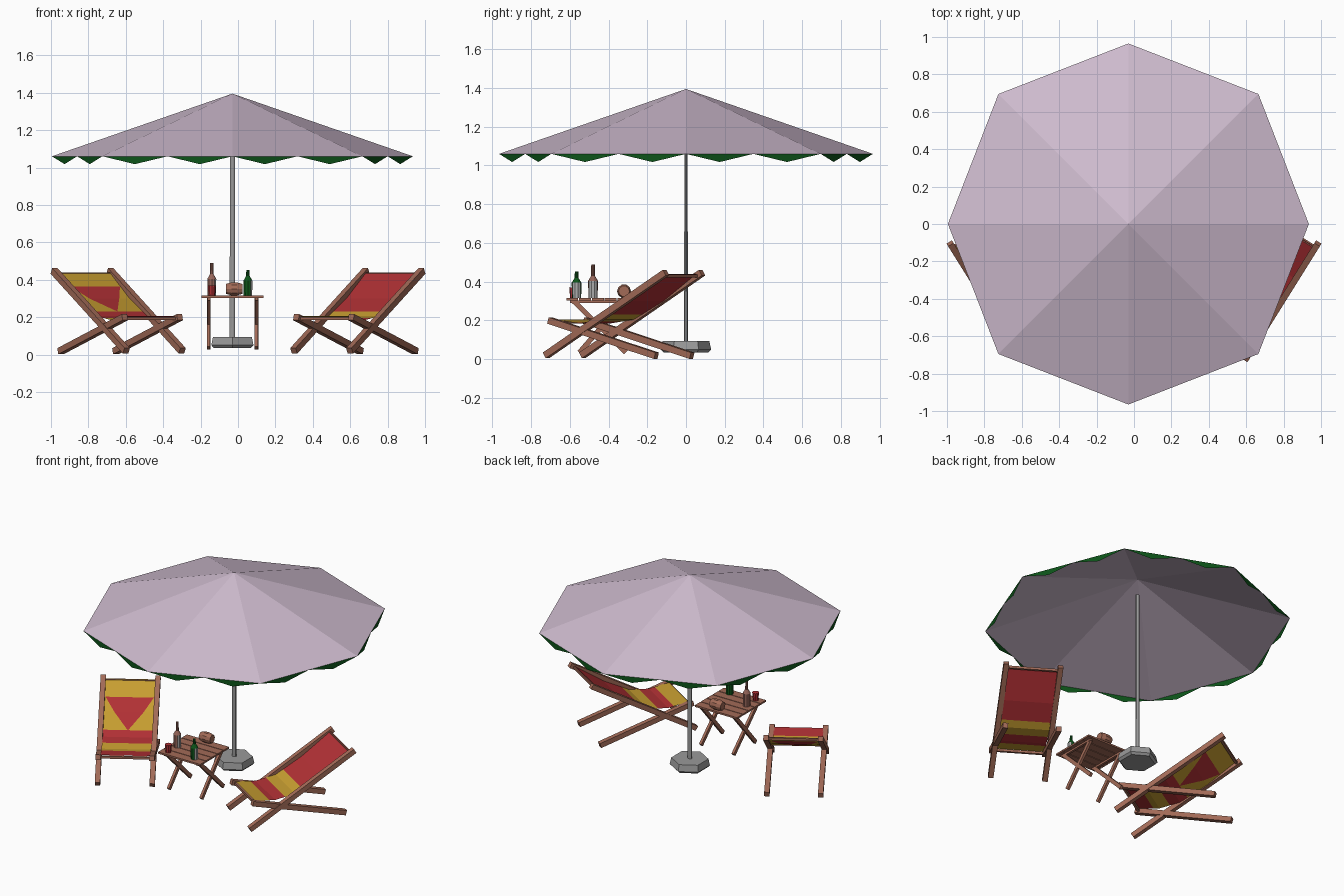
import bpy, bmesh, math
from mathutils import Vector, Matrix

cube = bpy.data.objects.get("Cube")
if cube:
    bpy.data.objects.remove(cube, do_unlink=True)


def material(name, rgb):
    m = bpy.data.materials.new(name)
    m.use_nodes = True
    m.diffuse_color = (*rgb, 1)
    m.node_tree.nodes["Principled BSDF"].inputs["Base Color"].default_value = (*rgb, 1)
    return m


LILAC = material("lilac cloth", (0.62, 0.5, 0.62))
GREEN = material("dark green", (0.004, 0.09, 0.01))
WOOD = material("red brown wood", (0.36, 0.145, 0.095))
RED = material("red cloth", (0.44, 0.03, 0.035))
YELLOW = material("yellow cloth", (0.57, 0.34, 0.03))
STEEL = material("grey metal", (0.32, 0.32, 0.32))
AMBER = material("brown glass", (0.3, 0.13, 0.1))
LABEL = material("pale label", (0.42, 0.42, 0.42))


def finish(name, bm, *mats):
    me = bpy.data.meshes.new(name)
    bm.to_mesh(me)
    bm.free()
    for m in mats:
        me.materials.append(m)
    ob = bpy.data.objects.new(name, me)
    bpy.context.collection.objects.link(ob)
    return ob


def beam(bm, a, b, side, wide, deep):
    """Square bar from a to b; 'side' is the direction of its width."""
    a, b, side = Vector(a), Vector(b), Vector(side).normalized()
    along = (b - a).normalized()
    up = along.cross(side).normalized()
    turn = Matrix((side, up, along)).transposed().to_4x4()
    size = Matrix.Diagonal((wide, deep, (b - a).length, 1))
    bmesh.ops.create_cube(bm, size=1, matrix=Matrix.Translation((a + b) / 2) @ turn @ size)


def lathe(name, profile, sides, place, *mats):
    """Turned solid from (radius, height) rings."""
    bm = bmesh.new()
    rings = []
    for r, h in profile:
        rings.append([bm.verts.new(place @ Vector((r * math.cos(t), r * math.sin(t), h)))
                      for t in [math.tau * (k + 0.5) / sides for k in range(sides)]])
    for lo, hi in zip(rings, rings[1:]):
        for k in range(sides):
            n = (k + 1) % sides
            bm.faces.new((lo[k], lo[n], hi[n], hi[k]))
    bm.faces.new(rings[0][::-1])
    bm.faces.new(rings[-1])
    return finish(name, bm, *mats)


# Parasol canopy and hanging scallops
CX = -0.03
rim = []
for k in range(8):
    r = 0.983 if k % 2 else 0.965
    t = k * math.pi / 4
    rim.append(Vector((CX + r * math.cos(t), r * math.sin(t), 1.06)))
bm = bmesh.new()
apex = bm.verts.new((CX, 0, 1.395))
ring = [bm.verts.new(p) for p in rim]
for k in range(8):
    bm.faces.new((apex, ring[k], ring[(k + 1) % 8]))
finish("canopy", bm, LILAC)

bm = bmesh.new()
for k in range(8):
    a, b = rim[k], rim[(k + 1) % 8]
    for s in (0, 0.5):
        tip = a.lerp(b, s + 0.25) - Vector((0, 0, 0.042))
        bm.faces.new([bm.verts.new(p) for p in (a.lerp(b, s), tip, a.lerp(b, s + 0.5))])
finish("canopy_scallops", bm, GREEN)

# Pole and weighted foot
centre = Matrix.Translation((CX, 0, 0))
lathe("pole", [(0.016, 0.09), (0.014, 1.28)], 8, centre @ Matrix.Diagonal((1, 0.65, 1, 1)), STEEL)
lathe("pole_foot", [(0.115, 0.035), (0.13, 0.05), (0.12, 0.095)], 6, centre, STEEL)

# Folding table: slatted top on two crossed leg pairs
X0, X1, Y0, Y1, TOP = -0.195, 0.135, -0.62, -0.29, 0.315
bm = bmesh.new()
COUNT = 5
pitch = (Y1 - Y0) / COUNT
for k in range(COUNT):
    y = Y0 + pitch * (k + 0.5)
    beam(bm, (X0, y, TOP - 0.006), (X1, y, TOP - 0.006), (0, 1, 0), pitch - 0.005, 0.012)
finish("table_slats", bm, WOOD)

bm = bmesh.new()
for x in (-0.155, 0.1):
    beam(bm, (x, Y0 + 0.04, 0.3), (x, Y1 - 0.02, 0.035), (1, 0, 0), 0.018, 0.026)
    beam(bm, (x - 0.003, Y1 - 0.03, 0.3), (x - 0.003, Y0 + 0.07, 0.035), (1, 0, 0), 0.018, 0.026)
    beam(bm, (x, Y0 + 0.02, 0.297), (x, Y1 - 0.02, 0.297), (1, 0, 0), 0.016, 0.014)
finish("table_legs", bm, WOOD)


# Bottles with a label on one side
def bottle(name, x, y, shoulder, top, mat):
    ob = lathe(name, [(0.024, 0), (0.025, shoulder), (0.01, shoulder + 0.025),
                      (0.009, top)], 10, Matrix.Translation((x, y, TOP)), mat, LABEL)
    for p in ob.data.polygons:
        if p.normal.x > 0.7 and p.center.z < TOP + shoulder:
            p.material_index = 1


bottle("brown_bottle", -0.14, -0.48, 0.09, 0.175, AMBER)
bottle("green_bottle", 0.053, -0.565, 0.08, 0.138, GREEN)
lathe("red_tumbler", [(0.018, 0), (0.023, 0.055)], 10, Matrix.Translation((-0.14, -0.58, TOP)), RED)

# Small keg lying on the table
lying = Matrix.Translation((-0.065, -0.32, TOP + 0.036)) @ Matrix.Rotation(math.pi / 2, 4, 'Y')
lathe("small_keg", [(0.028, 0), (0.036, 0.03), (0.036, 0.06), (0.028, 0.088)], 10, lying, WOOD)

# Deck chairs: u runs from front to back, w across the seat
SAG = [(0.04, 0.2), (0.18, 0.18), (0.32, 0.2), (0.5, 0.295), (0.7, 0.435)]
BANDS = (0.14, 0.25, 0.37, 0.59)


def sling_height(u):
    for (a, za), (b, zb) in zip(SAG, SAG[1:]):
        if u <= b:
            return za + (zb - za) * (u - a) / (b - a)
    return SAG[-1][1]


def deck_chair(label, mirror, painted):
    back = Vector((0.53 * mirror, 0.848, 0))
    across = Vector((0.848 * mirror, -0.53, 0))
    origin = Vector((0.45 * mirror, -0.625, 0))

    def at(u, w, z):
        return origin + back * u + across * w + Vector((0, 0, z))

    # Wooden frame
    bm = bmesh.new()
    for s in (-1, 1):
        beam(bm, at(-0.005, s * 0.176, 0.02), at(0.725, s * 0.176, 0.447), across, 0.034, 0.034)
        beam(bm, at(0.015, s * 0.173, 0.2), at(0.665, s * 0.173, 0.018), across, 0.034, 0.034)
    for u, z in ((0.7, 0.43), (0.04, 0.192)):
        beam(bm, at(u, -0.17, z), at(u, 0.17, z), back, 0.016, 0.016)
    finish(label + "_frame", bm, WOOD)

    # Cloth sling in three columns; the middle one narrows to a wedge
    bm = bmesh.new()
    us = sorted({u for u, _ in SAG} | set(BANDS))
    rows = []
    for u in us:
        f = min(max((u - BANDS[2]) / (BANDS[3] - BANDS[2]), 0.01), 0.97)
        rows.append([bm.verts.new(at(u, w * 0.16, sling_height(u) + 0.005)) for w in (-1, -f, f, 1)])
    for i in range(len(us) - 1):
        mid = (us[i] + us[i + 1]) / 2
        band = sum(mid > b for b in BANDS)
        for c in range(3):
            face = bm.faces.new((rows[i][c], rows[i][c + 1], rows[i + 1][c + 1], rows[i + 1][c]))
            wedge = painted and band == 3 and c == 1
            # slot 0 is the main cloth, slot 1 the contrast
            face.material_index = int(band in (0, 2) or wedge)
    bmesh.ops.recalc_face_normals(bm, faces=bm.faces)
    if sum(f.normal.z for f in bm.faces) < 0:
        bmesh.ops.reverse_faces(bm, faces=bm.faces)
    finish(label + "_sling", bm, *((YELLOW, RED) if painted else (RED, YELLOW)))


deck_chair("left_chair", 1, False)
deck_chair("right_chair", -1, True)
